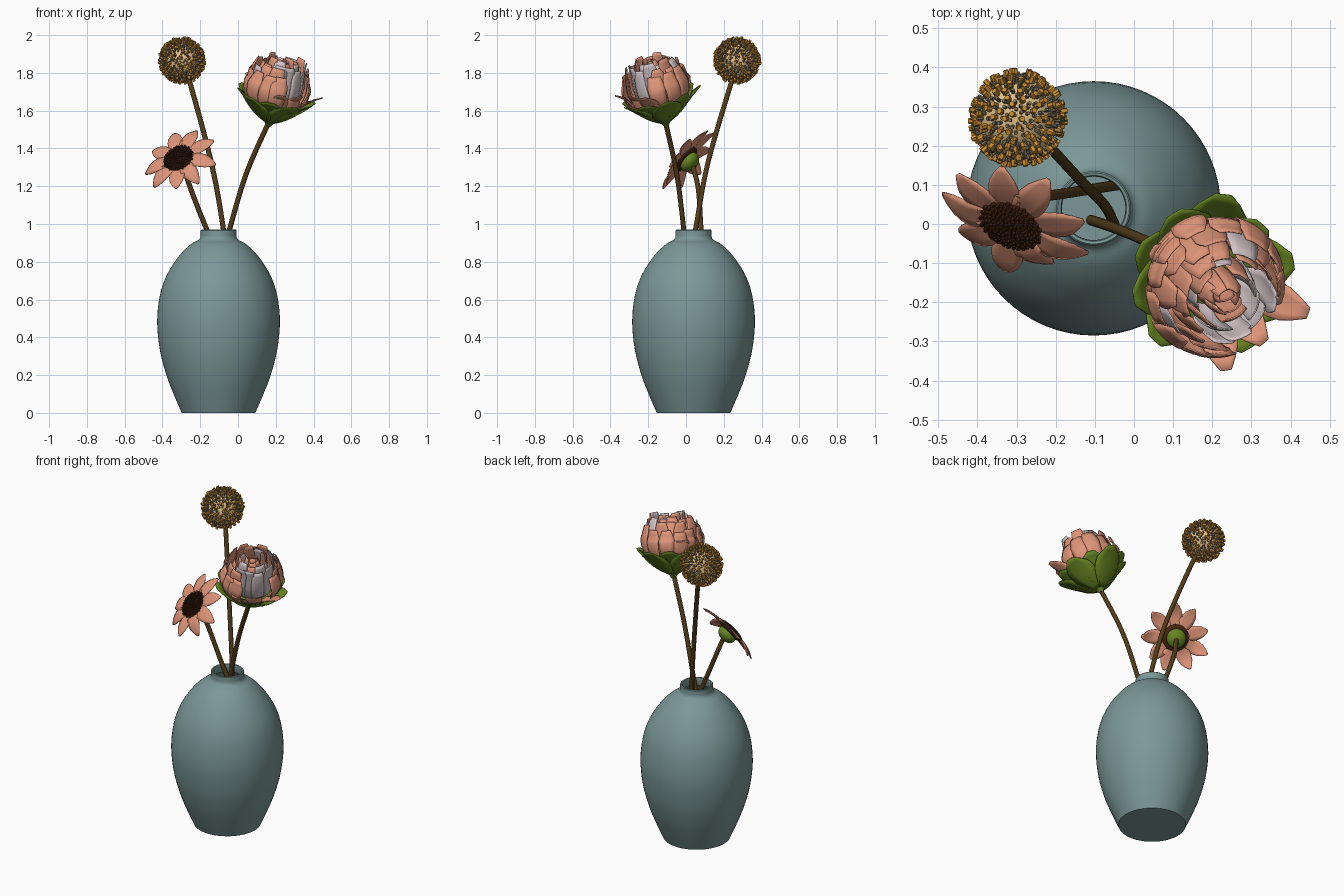
import bpy, bmesh, math, random
from mathutils import Vector, Matrix

if "Cube" in bpy.data.objects:
    bpy.data.objects.remove(bpy.data.objects["Cube"])

random.seed(4)
UP = Vector((0, 0, 1))


def material(name, rgb):
    m = bpy.data.materials.new(name)
    m.diffuse_color = (*rgb, 1)
    m.use_nodes = True
    m.node_tree.nodes["Principled BSDF"].inputs["Base Color"].default_value = m.diffuse_color
    return m


TEAL = material("teal glaze", (0.20, 0.31, 0.31))
STEM = material("stem brown", (0.085, 0.045, 0.01))
GREEN = material("leaf green", (0.135, 0.24, 0.015))
PINK = material("salmon pink", (0.73, 0.30, 0.19))
PALE = material("pale mauve", (0.66, 0.56, 0.58))
SEED = material("seed brown", (0.06, 0.018, 0.006))
ORANGE = material("amber", (0.62, 0.28, 0.03))
TAUPE = material("taupe", (0.21, 0.175, 0.11))
CREAM = material("cream", (0.73, 0.52, 0.25))


def finish(name, bm, mats, matrix=Matrix(), angle=40):
    me = bpy.data.meshes.new(name)
    bm.to_mesh(me)
    bm.free()
    ob = bpy.data.objects.new(name, me)
    bpy.context.collection.objects.link(ob)
    ob.matrix_world = matrix
    for m in mats:
        me.materials.append(m)
    bpy.ops.object.select_all(action='DESELECT')
    ob.select_set(True)
    bpy.context.view_layer.objects.active = ob
    bpy.ops.object.shade_smooth_by_angle(angle=math.radians(angle))
    return ob


def smooth_path(pts, n):
    """Catmull-Rom curve through points of any dimension."""
    p = [Vector(q) for q in pts]
    p = [2 * p[0] - p[1]] + p + [2 * p[-1] - p[-2]]
    out = []
    for i in range(1, len(p) - 2):
        a, b, c, d = p[i - 1:i + 3]
        for k in range(n):
            t = k / n
            out.append(0.5 * (2 * b + (c - a) * t + (2 * a - 5 * b + 4 * c - d) * t * t
                              + (3 * b - a - 3 * c + d) * t ** 3))
    return out + [p[-2]]


def lathe(bm, profile, sides):
    rings = [[bm.verts.new((r * math.cos(a), r * math.sin(a), z))
              for a in (math.tau * k / sides for k in range(sides))] for r, z in profile]
    for lo, hi in zip(rings, rings[1:]):
        for k in range(sides):
            j = (k + 1) % sides
            bm.faces.new((lo[k], lo[j], hi[j], hi[k]))
    return rings


def head_frame(origin, axis):
    q = UP.rotation_difference(Vector(axis).normalized())
    return Matrix.Translation(origin) @ q.to_matrix().to_4x4()


def petal(bm, azimuth, profile, cup=0.5, mat=0, n=2):
    """Leaf strip; profile rows are (radius, height, half width)."""
    rot = Matrix.Rotation(azimuth, 3, 'Z')
    rows = []
    for r, h, w in smooth_path(profile, n):
        row = []
        for v in (-1, -0.5, 0, 0.5, 1):
            s = v * w
            row.append(bm.verts.new(rot @ Vector((r - cup * s * s / max(r, 0.05), s, h))))
        rows.append(row)
    for a, b in zip(rows, rows[1:]):
        for k in range(4):
            bm.faces.new((a[k], a[k + 1], b[k + 1], b[k])).material_index = mat


def stud(bm, pos, normal, radius, depth, mat, sides=6):
    m = Matrix.Translation(pos) @ UP.rotation_difference(normal).to_matrix().to_4x4()
    r = bmesh.ops.create_cone(bm, cap_ends=True, segments=sides, radius1=radius,
                              radius2=radius * 0.85, depth=depth, matrix=m)
    for f in {f for v in r['verts'] for f in v.link_faces}:
        f.material_index = mat


def thicken(ob, t):
    m = ob.modifiers.new("thickness", 'SOLIDIFY')
    m.thickness = t
    m.offset = 0


# Vase: outer wall, neck, rim and hollow inside
body = smooth_path([(0.195, 0), (0.238, 0.1), (0.276, 0.2), (0.31, 0.33), (0.325, 0.48),
                    (0.311, 0.62), (0.274, 0.73), (0.21, 0.83), (0.15, 0.89), (0.108, 0.914)], 4)
body = [tuple(p) for p in body]
inner = [(max(r - 0.015, 0.08), z) for r, z in reversed(body) if z > 0.03]
bm = bmesh.new()
rings = lathe(bm, body + [(0.097, 0.925), (0.095, 0.94), (0.095, 0.966), (0.091, 0.97),
                          (0.084, 0.968), (0.081, 0.955)] + inner, 64)
bm.faces.new(rings[0][::-1])
bm.faces.new(rings[-1])
finish("vase", bm, [TEAL], Matrix.Translation((-0.103, 0.04, 0)))

# Stems: bent round rods
STEMS = {
    "globe_stem": [(-0.05, 0.0, 0.72), (-0.077, 0.05, 0.97), (-0.14, 0.115, 1.32),
                   (-0.255, 0.24, 1.75), (-0.28, 0.26, 1.81)],
    "daisy_stem": [(-0.04, 0.10, 0.69), (-0.165, 0.08, 0.97), (-0.25, 0.065, 1.185),
                   (-0.29, 0.035, 1.31)],
    "bloom_stem": [(-0.11, 0.01, 0.72), (-0.045, -0.012, 0.97), (0.045, -0.05, 1.27),
                   (0.17, -0.112, 1.555)],
}
for name, pts in STEMS.items():
    bm = bmesh.new()
    path = smooth_path(pts, 6)
    rings = []
    for i, p in enumerate(path):
        d = (path[min(i + 1, len(path) - 1)] - path[max(i - 1, 0)]).normalized()
        q = UP.rotation_difference(d)
        rings.append([bm.verts.new(p + q @ Vector((0.0135 * math.cos(a), 0.0135 * math.sin(a), 0)))
                      for a in (math.tau * k / 10 for k in range(10))])
    for a, b in zip(rings, rings[1:]):
        for k in range(10):
            bm.faces.new((a[k], a[(k + 1) % 10], b[(k + 1) % 10], b[k]))
    bm.faces.new(rings[0][::-1])
    bm.faces.new(rings[-1])
    finish(name, bm, [STEM])

# Globe flower: cream core covered with taupe and amber studs
bm = bmesh.new()
bmesh.ops.create_icosphere(bm, subdivisions=3, radius=0.105)
for count, radius, reach, mat in ((520, 0.0055, 0.119, 1), (230, 0.0085, 0.127, 2)):
    for i in range(count):
        z = 1 - (2 * i + 1) / count
        a = i * 2.39996 + random.uniform(-0.15, 0.15)
        s = math.sqrt(1 - z * z)
        n = Vector((s * math.cos(a), s * math.sin(a), z))
        top = reach + random.uniform(-0.006, 0.003)
        depth = 0.03 if mat == 1 else 0.017
        stud(bm, n * (top - depth / 2), n, radius, depth, mat)
finish("globe_flower", bm, [CREAM, TAUPE, ORANGE], Matrix.Translation((-0.297, 0.27, 1.866)))

# Daisy: petals, seeded disc and round green calyx
daisy = head_frame((-0.313, 0.0, 1.345), (-0.36, -0.70, 0.61))
bm = bmesh.new()
for i in range(9):
    d = random.uniform(-0.012, 0.012)
    k = random.uniform(0.96, 1.05)
    petal(bm, math.tau * (i + 0.3) / 9 + random.uniform(-0.06, 0.06),
          [(0.05, -0.005, 0.018), (0.085, 0.0, 0.034), (0.125 * k, 0.002, 0.043),
           (0.165 * k, -0.01 + d, 0.035), (0.198 * k, -0.03 + 2 * d, 0.006)], cup=1.0)
thicken(finish("daisy_petals", bm, [PINK], daisy), 0.005)

bm = bmesh.new()
bmesh.ops.create_uvsphere(bm, u_segments=24, v_segments=12, radius=1,
                          matrix=Matrix.Diagonal((0.08, 0.08, 0.02, 1)))
for i in range(150):
    r = 0.082 * math.sqrt((i + 0.5) / 150)
    a = i * 2.39996
    n = Vector((r * math.cos(a) * 4, r * math.sin(a) * 4, 1)).normalized()
    h = 0.02 * math.sqrt(max(0, 1 - (r / 0.083) ** 2))
    stud(bm, Vector((r * math.cos(a), r * math.sin(a), h)), n, 0.0058, 0.016, 0)
finish("daisy_disc", bm, [SEED], daisy)

bm = bmesh.new()
bmesh.ops.create_uvsphere(bm, u_segments=24, v_segments=14, radius=1,
                          matrix=Matrix.Translation((0, 0, -0.028)) @ Matrix.Diagonal((0.058, 0.058, 0.04, 1)))
finish("daisy_calyx", bm, [GREEN], daisy)

# Large bloom: green cup with two whorls of sepals
bloom = head_frame((0.165, -0.108, 1.54), (0.22, -0.24, 0.94))
bm = bmesh.new()
rings = lathe(bm, [(0.012, -0.02), (0.024, 0), (0.065, 0.03), (0.108, 0.07), (0.135, 0.105)], 24)
bm.faces.new(rings[0][::-1])
bm.faces.new(rings[-1])
for ring in range(2):
    for i in range(5):
        k = 1 + random.uniform(-0.05, 0.07) - 0.06 * ring
        petal(bm, math.tau * (i + 0.5 * ring) / 5 + 0.2,
              [(0.022, 0, 0.018), (0.07 * k, 0.026, 0.05), (0.12 * k, 0.066, 0.078),
               (0.168 * k, 0.112, 0.078), (0.215 * k, 0.15, 0.022)], cup=0.45)
thicken(finish("bloom_sepals", bm, [GREEN], bloom, 30), 0.005)

# Large bloom: rings of upright petals, pale ones showing where the front is open
bm = bmesh.new()
OPEN = math.radians(-48)
# count, radius, top height, half width
for ring, (count, rad, top, w) in enumerate(((13, 0.172, 0.285, 0.045), (13, 0.148, 0.325, 0.042),
                                             (11, 0.118, 0.345, 0.04), (9, 0.085, 0.35, 0.036),
                                             (6, 0.05, 0.345, 0.03), (3, 0.018, 0.335, 0.024))):
    for i in range(count):
        a = math.tau * (i + 0.5 * (ring % 2)) / count + random.uniform(-0.12, 0.12)
        gap = abs((a - OPEN + math.pi) % math.tau - math.pi)
        if ring < 2 and gap < 0.55:
            continue
        pale = (ring == 2 and gap < 1.0) or (ring == 3 and i % 2 == 0) or (ring == 1 and i % 5 == 2)
        t = top + random.uniform(-0.03, 0.015)
        r = rad + random.uniform(-0.008, 0.008)
        lean = random.uniform(-0.02, 0.012)
        petal(bm, a, [(r * 0.55, 0.07, w * 0.5), (r * 0.95, 0.13, w * 0.85),
                      (r * 1.06, 0.2, w), (r, t - 0.05, w),
                      (r * 0.93 + lean, t, w * random.uniform(0.5, 0.8))],
              cup=0.6, mat=int(pale))
# a few petals folded outward
for deg, reach in ((-18, 0.255), (-82, 0.225), (-50, 0.2), (150, 0.2)):
    petal(bm, math.radians(deg), [(0.09, 0.09, 0.025), (0.155, 0.13, 0.045),
                                  (0.2 * reach / 0.25, 0.175, 0.045), (reach, 0.21, 0.015)], cup=0.8)
thicken(finish("bloom_petals", bm, [PINK, PALE], bloom, 30), 0.004)
